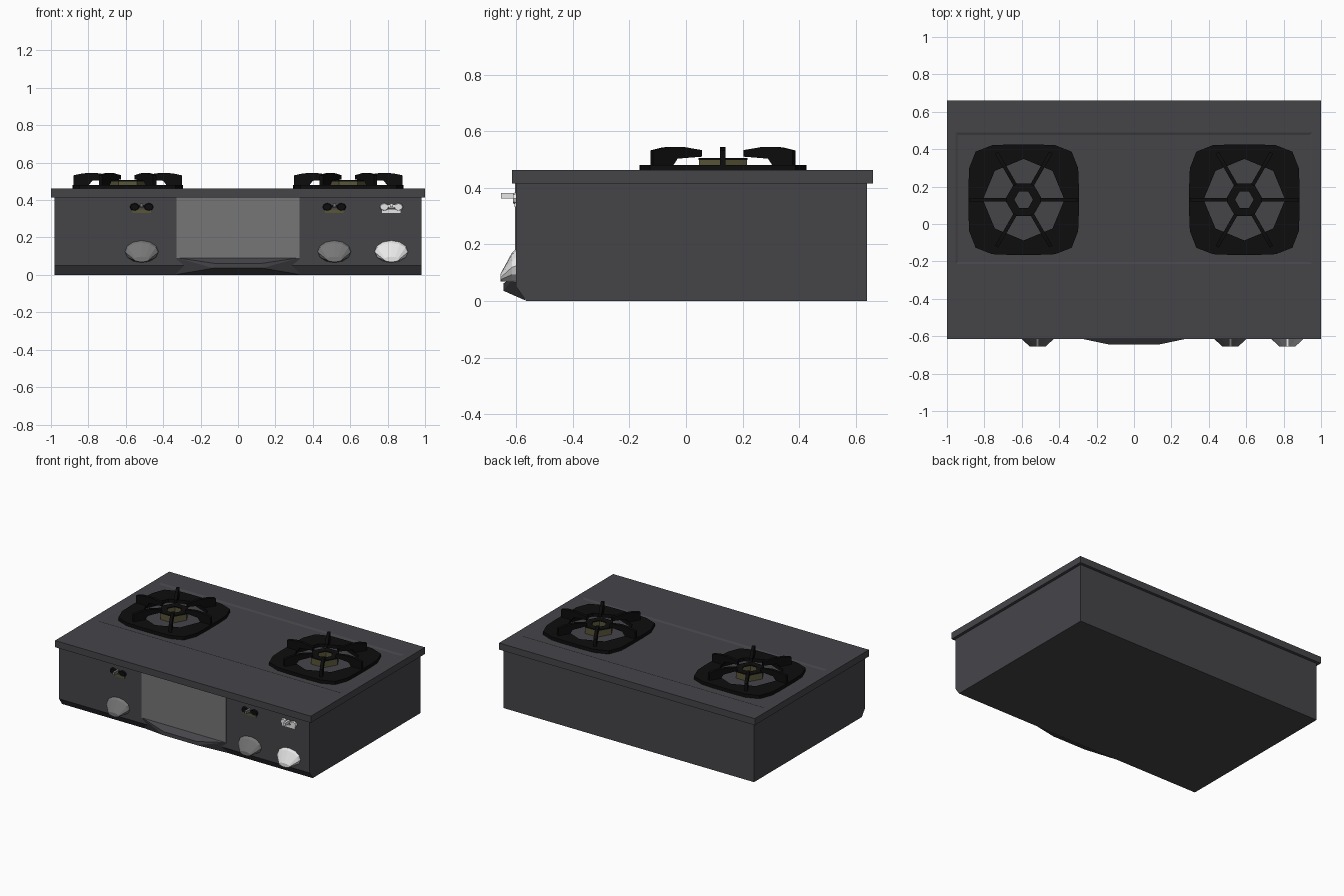
import bpy, bmesh
from math import sin, cos, pi, radians
from mathutils import Matrix, Vector

if "Cube" in bpy.data.objects:
    bpy.data.objects.remove(bpy.data.objects["Cube"])


def material(name, *rgb):
    m = bpy.data.materials.new(name)
    m.use_nodes = True
    m.diffuse_color = (*rgb, 1)
    bsdf = m.node_tree.nodes["Principled BSDF"]
    bsdf.inputs["Base Color"].default_value = (*rgb, 1)
    return m


BODY = material("charcoal enamel", 0.060, 0.058, 0.066)
BLACK = material("black iron", 0.004, 0.004, 0.004)
PANEL = material("grey panel", 0.18, 0.18, 0.18)
OLIVE = material("olive brass", 0.10, 0.092, 0.04)
WHITE = material("white plastic", 0.8, 0.8, 0.8)


def finish(name, bm, mat):
    bmesh.ops.recalc_face_normals(bm, faces=bm.faces[:])
    mesh = bpy.data.meshes.new(name)
    bm.to_mesh(mesh)
    bm.free()
    mesh.materials.append(mat)
    obj = bpy.data.objects.new(name, mesh)
    bpy.context.collection.objects.link(obj)
    return obj


def loft(name, loops, mat, cyclic=False, matrix=Matrix()):
    """Skin equal-length loops; cap the ends unless the loft closes on itself."""
    bm = bmesh.new()
    rows = [[bm.verts.new(matrix @ Vector(p)) for p in loop] for loop in loops]
    pairs = list(zip(rows, rows[1:])) + ([(rows[-1], rows[0])] if cyclic else [])
    for a, b in pairs:
        for i in range(len(a)):
            j = (i + 1) % len(a)
            bm.faces.new((a[i], a[j], b[j], b[i]))
    if not cyclic:
        bm.faces.new(rows[0])
        bm.faces.new(rows[-1])
    return finish(name, bm, mat)


def rect(x, y0, y1, z):
    return [(-x, y0, z), (x, y0, z), (x, y1, z), (-x, y1, z)]


def box(name, x0, x1, y0, y1, z0, z1, mat):
    move = Matrix.Translation(((x0 + x1) / 2, 0, 0))
    half = (x1 - x0) / 2
    return loft(name, [rect(half, y0, y1, z0), rect(half, y0, y1, z1)], mat, matrix=move)


def ring(name, outer, inner, n, z0, z1, mat, matrix):
    def loop(radius, z):
        angles = [2 * pi * i / n for i in range(n)]
        return [(radius(a) * cos(a), radius(a) * sin(a), z) for a in angles]
    loops = [loop(outer, z0), loop(outer, z1), loop(inner, z1), loop(inner, z0)]
    return loft(name, loops, mat, True, matrix)


# Cabinet with a chamfered lower front edge
side = [(-0.565, 0), (0.64, 0), (0.64, 0.415), (-0.6, 0.415), (-0.6, 0.05)]
loft("cabinet", [[(x, y, z) for y, z in side] for x in (-0.98, 0.98)], BODY)

# Top slab with a shallow tray
loft("top_slab", [rect(1, -0.615, 0.66, 0.415), rect(1, -0.615, 0.66, 0.462),
                  rect(0.955, -0.215, 0.49, 0.462), rect(0.94, -0.2, 0.475, 0.456)], BODY)

# Front panel and the faceted drawer lip under it
box("front_panel", -0.33, 0.33, -0.604, -0.598, 0.09, 0.415, PANEL)
lip = bmesh.new()
for s in (-1, 1):
    for x, y, z in ((0.33, -0.603, 0.092), (0.33, -0.568, 0.002),
                    (0.13, -0.645, 0.062), (0.13, -0.645, 0.036)):
        lip.verts.new((s * x, y, z))
bmesh.ops.convex_hull(lip, input=lip.verts[:])
finish("drawer_lip", lip, BODY)


# Burners
def grate_outer(a):
    return 0.295 / (abs(cos(a)) ** 5 + abs(sin(a)) ** 5) ** 0.2


def grate_hole(a):
    eighth = round(a / radians(15)) % 3 * radians(15)
    return 0.218 * cos(pi / 8) / cos(eighth - pi / 8)


finger = [(0.29, 0.47), (0.215, 0.47), (0.19, 0.503), (0.09, 0.51),
          (0.09, 0.533), (0.17, 0.545), (0.24, 0.543), (0.29, 0.532)]
for word, x in (("right", -0.59), ("left", 0.59)):
    place = Matrix.Translation((x, 0.13, 0))
    ring(word + "_grate", grate_outer, grate_hole, 24, 0.457, 0.48, BLACK, place)
    ring(word + "_burner", lambda a: 0.098, lambda a: 0.052, 6, 0.456, 0.5, OLIVE, place)
    ring(word + "_burner_cap", lambda a: 0.1, lambda a: 0.05, 6, 0.499, 0.506, BLACK, place)
    for i in range(6):
        turn = place @ Matrix.Rotation(i * pi / 3, 4, "Z")
        loft(f"{word}_grate_finger_{i + 1}",
             [[(r, w, z) for r, z in finger] for w in (-0.01, 0.01)], BLACK, matrix=turn)


# Knobs and ignition levers
def oval(x, y, z, rx, rz, n=12):
    return [(x + rx * cos(2 * pi * i / n), y, z + rz * sin(2 * pi * i / n)) for i in range(n)]


controls = (("right", -0.515, PANEL, BLACK), ("left", 0.515, PANEL, BLACK),
            ("far_left", 0.82, WHITE, WHITE))
for word, x, knob_mat, lever_mat in controls:
    loft(word + "_knob", [oval(x, -0.598, 0.125, 0.09, 0.06),
                          oval(x, -0.615, 0.119, 0.086, 0.052),
                          oval(x, -0.655, 0.083, 0.042, 0.014)], knob_mat)
    for s in (-1, 1):
        loft(f"{word}_lever_wing_{'left' if s > 0 else 'right'}",
             [oval(x + s * 0.038, -0.598, 0.363, 0.026, 0.022, 8),
              oval(x + s * 0.038, -0.612, 0.363, 0.022, 0.018, 8)], lever_mat)
    box(word + "_lever_bridge", x - 0.03, x + 0.03, -0.608, -0.598, 0.36, 0.374, lever_mat)
    box(word + "_lever_blade", x - 0.008, x + 0.008, -0.654, -0.598, 0.362, 0.382, knob_mat)
    box(word + "_lever_base", x - 0.05, x + 0.05, -0.606, -0.598, 0.332, 0.35,
        WHITE if lever_mat is WHITE else OLIVE)
